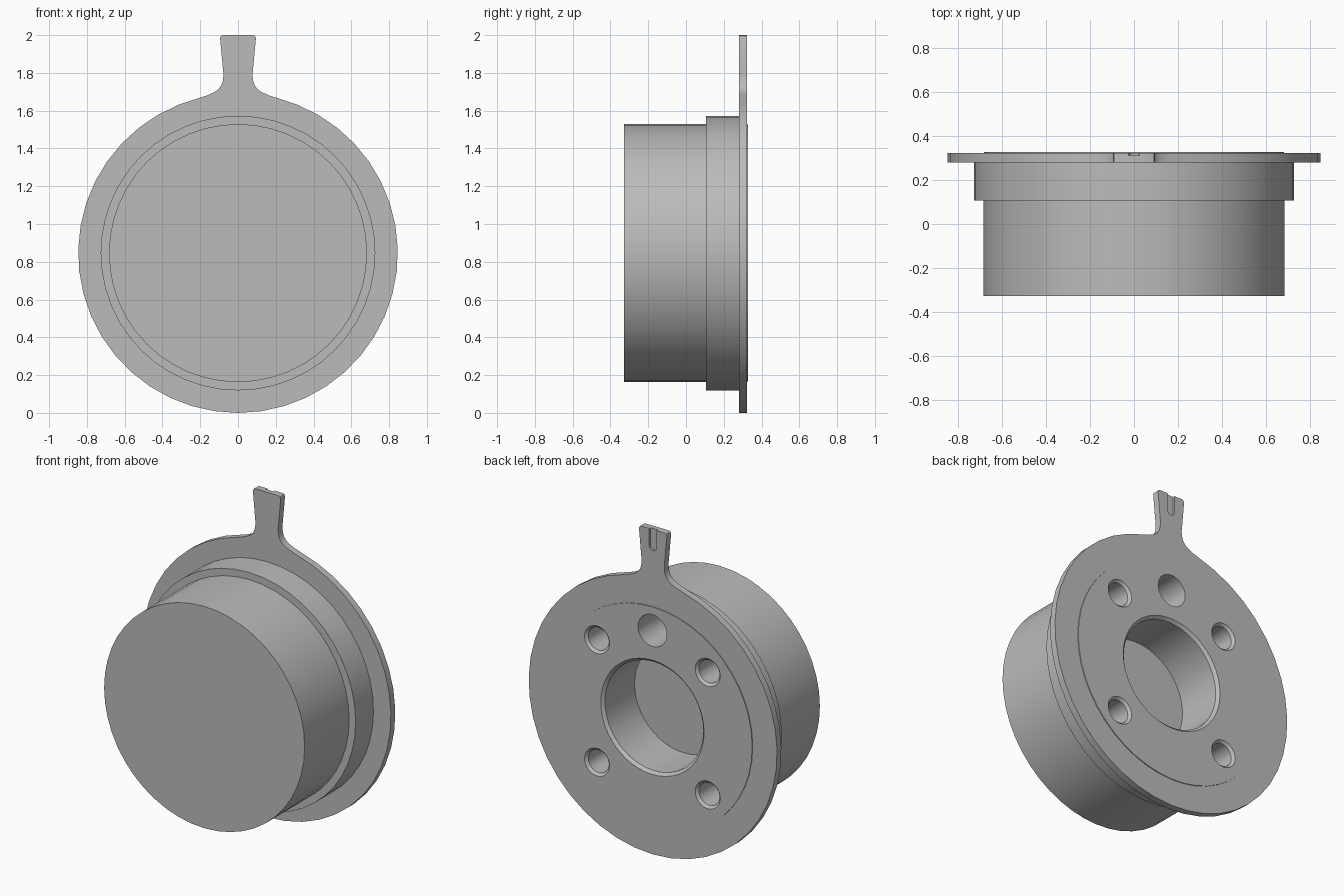
import bpy, bmesh, math

if "Cube" in bpy.data.objects:
    bpy.data.objects.remove(bpy.data.objects["Cube"], do_unlink=True)

AXIS_Z = 0.846      # height of the turning axis
FLANGE_R = 0.846
BACK = 0.327        # rear face of the raised disc

grey = bpy.data.materials.new("plain grey")
grey.use_nodes = True
grey.diffuse_color = (0.5, 0.5, 0.5, 1)
grey.node_tree.nodes["Principled BSDF"].inputs["Base Color"].default_value = (0.5, 0.5, 0.5, 1)


def finish(name, bm):
    bmesh.ops.recalc_face_normals(bm, faces=bm.faces)
    mesh = bpy.data.meshes.new(name)
    bm.to_mesh(mesh)
    bm.free()
    mesh.materials.append(grey)
    obj = bpy.data.objects.new(name, mesh)
    bpy.context.collection.objects.link(obj)
    return obj


def lathe(name, profile, x=0, z=AXIS_Z, steps=48):
    """Turn (radius, y) points around an axis parallel to y."""
    bm = bmesh.new()
    verts = [bm.verts.new((x + r, y, z)) for r, y in profile]
    edges = [bm.edges.new(pair) for pair in zip(verts, verts[1:])]
    bmesh.ops.spin(bm, geom=verts + edges, cent=(x, 0, z), axis=(0, 1, 0),
                   angle=math.tau, steps=steps)
    bmesh.ops.remove_doubles(bm, verts=bm.verts, dist=0.0001)
    return finish(name, bm)


def plate(name, outline, y0, y1):
    """Extrude an (x, z) outline from y0 to y1."""
    bm = bmesh.new()
    face = bm.faces.new([bm.verts.new((x, y0, z)) for x, z in outline])
    moved = bmesh.ops.extrude_face_region(bm, geom=[face])["geom"]
    bmesh.ops.translate(bm, vec=(0, y1 - y0, 0),
                        verts=[v for v in moved if isinstance(v, bmesh.types.BMVert)])
    return finish(name, bm)


def cut(obj, cutter):
    cutter.hide_render = True
    mod = obj.modifiers.new("cut", "BOOLEAN")
    mod.operation = "DIFFERENCE"
    mod.solver = "EXACT"
    mod.object = cutter
    bpy.context.view_layer.objects.active = obj
    bpy.ops.object.modifier_apply(modifier=mod.name)
    bpy.data.objects.remove(cutter, do_unlink=True)


def drill(r, depth, chamfer):
    """Cutter profile for a blind hole with a chamfered mouth."""
    out = BACK + 0.02
    if not chamfer:
        return [(0, out), (r, out), (r, BACK - depth), (0, BACK - depth)]
    wide = r + chamfer
    return [(0, out), (wide, out), (wide, BACK), (r, BACK - chamfer),
            (r, BACK - depth), (0, BACK - depth)]


# Stepped body with a raised disc at the rear
body = lathe("body", [(0, -BACK), (0.683, -BACK), (0.683, 0.106), (0.727, 0.106),
                      (0.727, 0.3), (0.68, 0.3), (0.68, BACK), (0, BACK)])

# Central bore, four corner holes and a larger top hole
cut(body, lathe("bore_cutter", drill(0.335, 0.305, 0.017)))
for sx in (-1, 1):
    for sz in (-1, 1):
        cut(body, lathe("hole_cutter", drill(0.07, 0.3, 0.015),
                        sx * 0.377, AXIS_Z + sz * 0.377, 32))
cut(body, lathe("hole_cutter", drill(0.098, 0.3, 0), 0, AXIS_Z + 0.534, 32))

# Flange with a flared tab on top
tab = [(0.08, 2.0), (0.09, 1.996), (0.095, 1.985), (0.077, 1.79), (0.08, 1.76),
       (0.088, 1.735), (0.103, 1.714), (0.124, 1.699), (0.161, 1.682)]
start = math.asin(0.31 / FLANGE_R)
count = 38
rim = []
for i in range(count + 1):
    a = start + (math.tau - 2 * start) * i / count
    rim.append((FLANGE_R * math.sin(a), AXIS_Z + FLANGE_R * math.cos(a)))
outline = tab + rim + [(-x, z) for x, z in reversed(tab)]
flange = plate("flange", outline, 0.28, 0.322)
cut(flange, lathe("ring_cutter", [(0, 0.2), (0.67, 0.2), (0.67, 0.4), (0, 0.4)]))

# Shallow round-ended groove on the back of the tab
arc = [(0.025 * math.cos(math.pi * i / 10), 1.895 - 0.025 * math.sin(math.pi * i / 10))
       for i in range(11)]
cut(flange, plate("groove_cutter", [(0.025, 2.05)] + arc + [(-0.025, 2.05)], 0.31, 0.35))

# Smooth round walls, crisp edges
bpy.ops.object.select_all(action="DESELECT")
for obj in (body, flange):
    obj.select_set(True)
bpy.context.view_layer.objects.active = body
bpy.ops.object.shade_smooth_by_angle(angle=math.radians(30))
